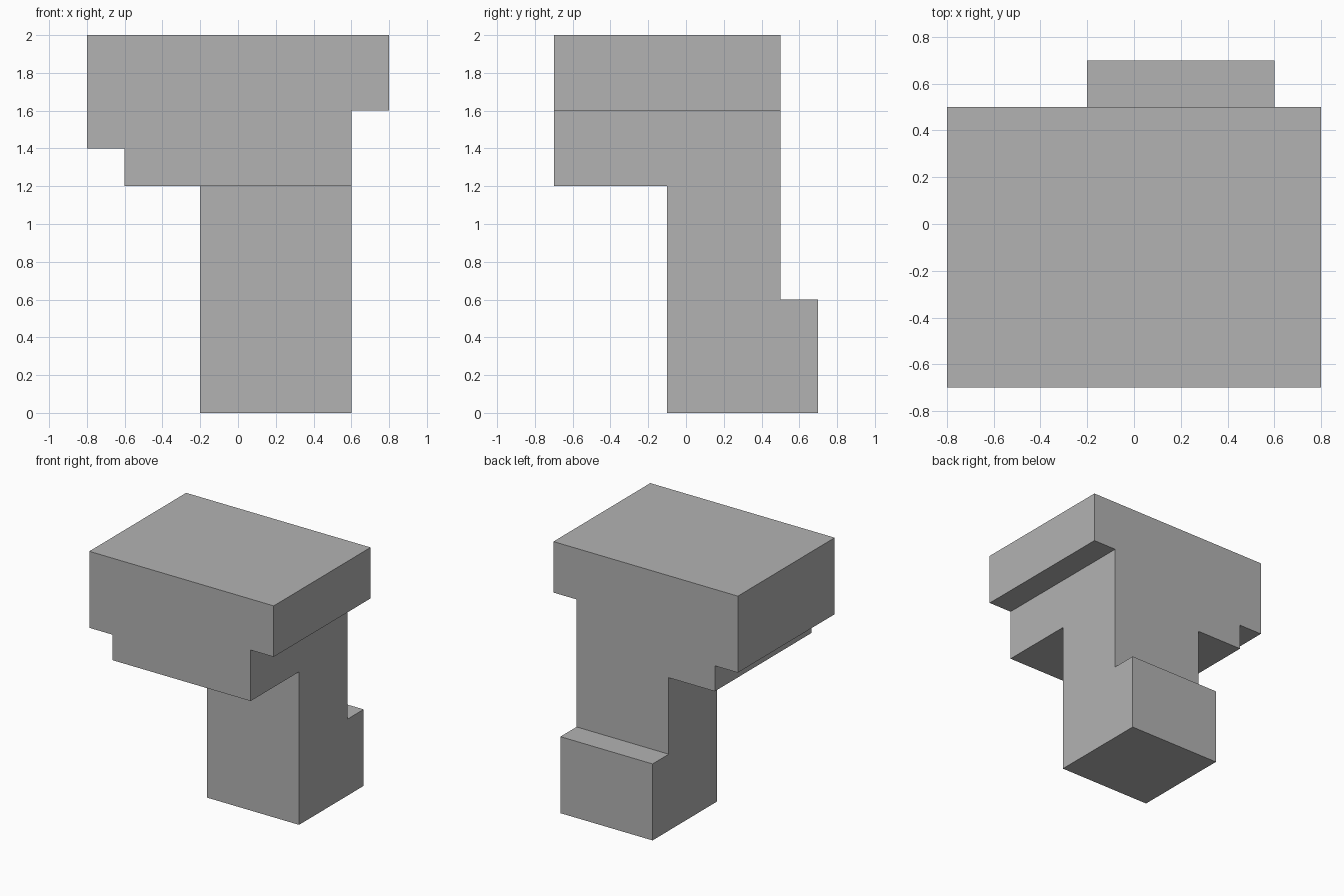
import bpy
import bmesh
from mathutils import Vector

cube = bpy.data.objects.get("Cube")
if cube:
    bpy.data.objects.remove(cube, do_unlink=True)

grey = bpy.data.materials.new("plain grey")
grey.use_nodes = True
colour = (0.45, 0.45, 0.45, 1)
grey.diffuse_color = colour
grey.node_tree.nodes["Principled BSDF"].inputs["Base Color"].default_value = colour


def extrude_profile(name, points, sweep):
    """Close a flat outline and extrude it along the sweep vector."""
    bm = bmesh.new()
    face = bm.faces.new([bm.verts.new(p) for p in points])
    result = bmesh.ops.extrude_face_region(bm, geom=[face], use_keep_orig=True)
    moved = [v for v in result["geom"] if isinstance(v, bmesh.types.BMVert)]
    bmesh.ops.translate(bm, verts=moved, vec=Vector(sweep))
    bmesh.ops.recalc_face_normals(bm, faces=bm.faces)
    mesh = bpy.data.meshes.new(name)
    bm.to_mesh(mesh)
    bm.free()
    mesh.materials.append(grey)
    obj = bpy.data.objects.new(name, mesh)
    bpy.context.collection.objects.link(obj)
    return obj


# Stepped head, outlined from the front and extruded backwards
head_outline = [(-0.8, 2), (-0.8, 1.4), (-0.6, 1.4), (-0.6, 1.2),
                (0.6, 1.2), (0.6, 1.6), (0.8, 1.6), (0.8, 2)]
head = extrude_profile("stepped_block", [(x, -0.7, z) for x, z in head_outline], (0, 1.2, 0))

# Column with a rear foot, outlined from the side and extruded across
column_outline = [(-0.1, 0), (0.7, 0), (0.7, 0.6), (0.5, 0.6), (0.5, 1.2), (-0.1, 1.2)]
column = extrude_profile("column", [(-0.2, y, z) for y, z in column_outline], (0.8, 0, 0))

# Join both into one solid with clean flat faces
union = head.modifiers.new("join column", "BOOLEAN")
union.operation = "UNION"
union.solver = "EXACT"
union.object = column
bpy.context.view_layer.objects.active = head
bpy.ops.object.modifier_apply(modifier=union.name)
bpy.data.objects.remove(column, do_unlink=True)

bm = bmesh.new()
bm.from_mesh(head.data)
bmesh.ops.remove_doubles(bm, verts=bm.verts, dist=0.0001)
bmesh.ops.dissolve_limit(bm, angle_limit=0.01, verts=bm.verts, edges=bm.edges)
bm.to_mesh(head.data)
bm.free()
